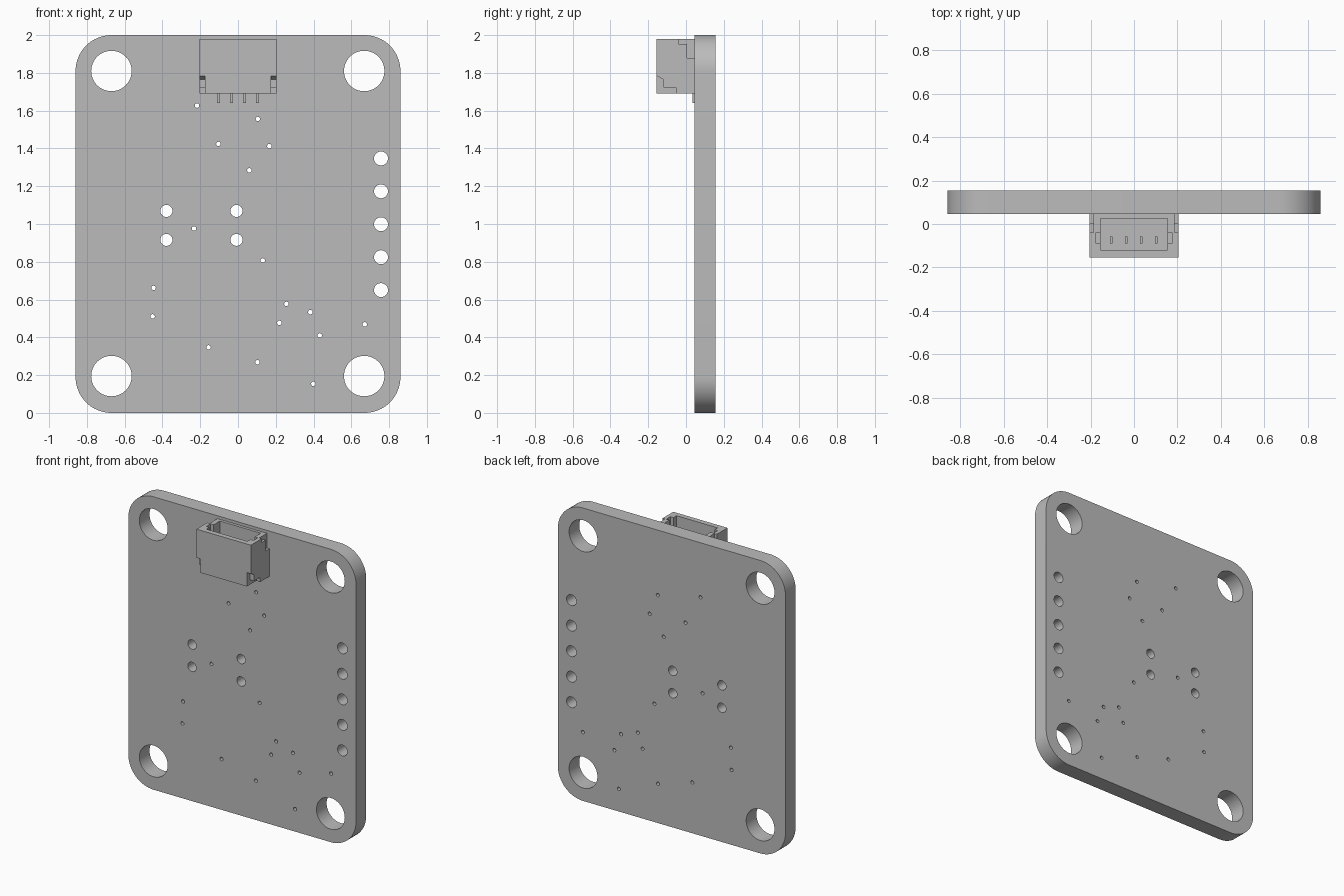
import bpy, bmesh
from math import cos, sin, pi, radians
from mathutils import Vector

if "Cube" in bpy.data.objects:
    bpy.data.objects.remove(bpy.data.objects["Cube"], do_unlink=True)

grey = bpy.data.materials.new("neutral_grey")
grey.use_nodes = True
grey.diffuse_color = (0.5, 0.5, 0.5, 1)
grey.node_tree.nodes["Principled BSDF"].inputs["Base Color"].default_value = (0.5, 0.5, 0.5, 1)


def finish(name, bm):
    bmesh.ops.recalc_face_normals(bm, faces=bm.faces)
    mesh = bpy.data.meshes.new(name)
    bm.to_mesh(mesh)
    bm.free()
    mesh.materials.append(grey)
    ob = bpy.data.objects.new(name, mesh)
    bpy.context.collection.objects.link(ob)
    return ob


def prism(name, outline, axis, start, end):
    """Extrude a 2D outline along x or z."""
    bm = bmesh.new()
    place = (lambda a, b: (start, a, b)) if axis == "x" else (lambda a, b: (a, b, start))
    face = bm.faces.new([bm.verts.new(place(a, b)) for a, b in outline])
    side = bmesh.ops.extrude_face_region(bm, geom=[face])["geom"]
    step = Vector((end - start, 0, 0)) if axis == "x" else Vector((0, 0, end - start))
    bmesh.ops.translate(bm, vec=step, verts=[g for g in side if isinstance(g, bmesh.types.BMVert)])
    return finish(name, bm)


def box(name, x0, x1, y0, y1, z0, z1):
    return prism(name, [(x0, y0), (x1, y0), (x1, y1), (x0, y1)], "z", z0, z1)


def cut(target, cutter):
    cutter.hide_render = True
    mod = target.modifiers.new("cut", "BOOLEAN")
    mod.operation, mod.solver, mod.object = "DIFFERENCE", "EXACT", cutter
    bpy.context.view_layer.objects.active = target
    bpy.ops.object.modifier_apply(modifier=mod.name)
    bpy.data.objects.remove(cutter, do_unlink=True)


def arc(x, z, r, a0, a1, n):
    return [(x + r * cos(a0 + (a1 - a0) * i / n), z + r * sin(a0 + (a1 - a0) * i / n))
            for i in range(n + 1)]


# Board: rounded outline with drilled holes
W, R, FRONT, BACK = 0.86, 0.19, 0.045, 0.155
outline = []
for k, (x, z) in enumerate([(W - R, 2 - R), (R - W, 2 - R), (R - W, R), (W - R, R)]):
    outline += arc(x, z, R, k * pi / 2, (k + 1) * pi / 2, 16)

holes = [(x, z, 0.107, 48) for x in (-0.67, 0.668) for z in (0.195, 1.81)]     # mounting
holes += [(0.757, 0.65 + 0.1743 * i, 0.037, 24) for i in range(5)]              # header row
holes += [(x, z, 0.032, 24) for x in (-0.379, -0.008) for z in (0.916, 1.069)]  # centre
vias = [(-.217, 1.627), (.105, 1.556), (-.104, 1.424), (.166, 1.412), (.06, 1.284),
        (-.233, .976), (.131, .807), (-.447, .662), (-.452, .511), (.256, .577),
        (.383, .533), (.219, .477), (.433, .41), (.671, .469), (-.156, .347),
        (.103, .268), (.399, .154)]
holes += [(x, z, 0.012, 12) for x, z in vias]

bm = bmesh.new()
loops = [outline] + [arc(x, z, r, 0, 2 * pi, n)[:-1] for x, z, r, n in holes]
for loop in loops:
    vs = [bm.verts.new((x, FRONT, z)) for x, z in loop]
    for a, b in zip(vs, vs[1:] + vs[:1]):
        bm.edges.new((a, b))
bmesh.ops.triangle_fill(bm, use_beauty=True, use_dissolve=False, edges=bm.edges[:],
                        normal=(0, -1, 0))
ext = bmesh.ops.extrude_face_region(bm, geom=bm.faces[:], use_keep_orig=True)["geom"]
bmesh.ops.translate(bm, vec=(0, BACK - FRONT, 0),
                    verts=[g for g in ext if isinstance(g, bmesh.types.BMVert)])
board = finish("circuit_board", bm)
bpy.ops.object.select_all(action="DESELECT")
board.select_set(True)
bpy.context.view_layer.objects.active = board
bpy.ops.object.shade_smooth_by_angle(angle=radians(35))

# Connector housing with open socket on top
housing = box("connector_housing", -0.205, 0.205, -0.155, FRONT, 1.69, 1.98)
cut(housing, box("socket_cutter", -0.155, 0.155, -0.12, 0.025, 1.74, 2.1))
cut(housing, box("key_slot_cutter", -0.178, 0.178, -0.087, -0.042, 1.84, 2.1))
front_notch = [(-0.2, 1.81), (-0.12, 1.765), (-0.12, 1.722), (-0.053, 1.722),
               (-0.053, 1.6), (-0.2, 1.6)]
back_notch = [(-0.04, 2.1), (-0.04, 1.953), (0.005, 1.953), (0.005, 1.88),
              (0.1, 1.88), (0.1, 2.1)]
for s in (-1, 1):
    cut(housing, prism("front_notch_cutter", front_notch, "x", s * 0.175, s * 0.3))
    cut(housing, prism("back_notch_cutter", back_notch, "x", s * 0.187, s * 0.3))

# Contact pins and their solder tails
for i in range(4):
    x = -0.104 + 0.069 * i
    box(f"contact_pin_{i + 1}", x - 0.006, x + 0.006, -0.09, -0.057, 1.73, 1.92)
    box(f"solder_tail_{i + 1}", x - 0.008, x + 0.008, 0.034, FRONT + 0.002, 1.64, 1.70)
